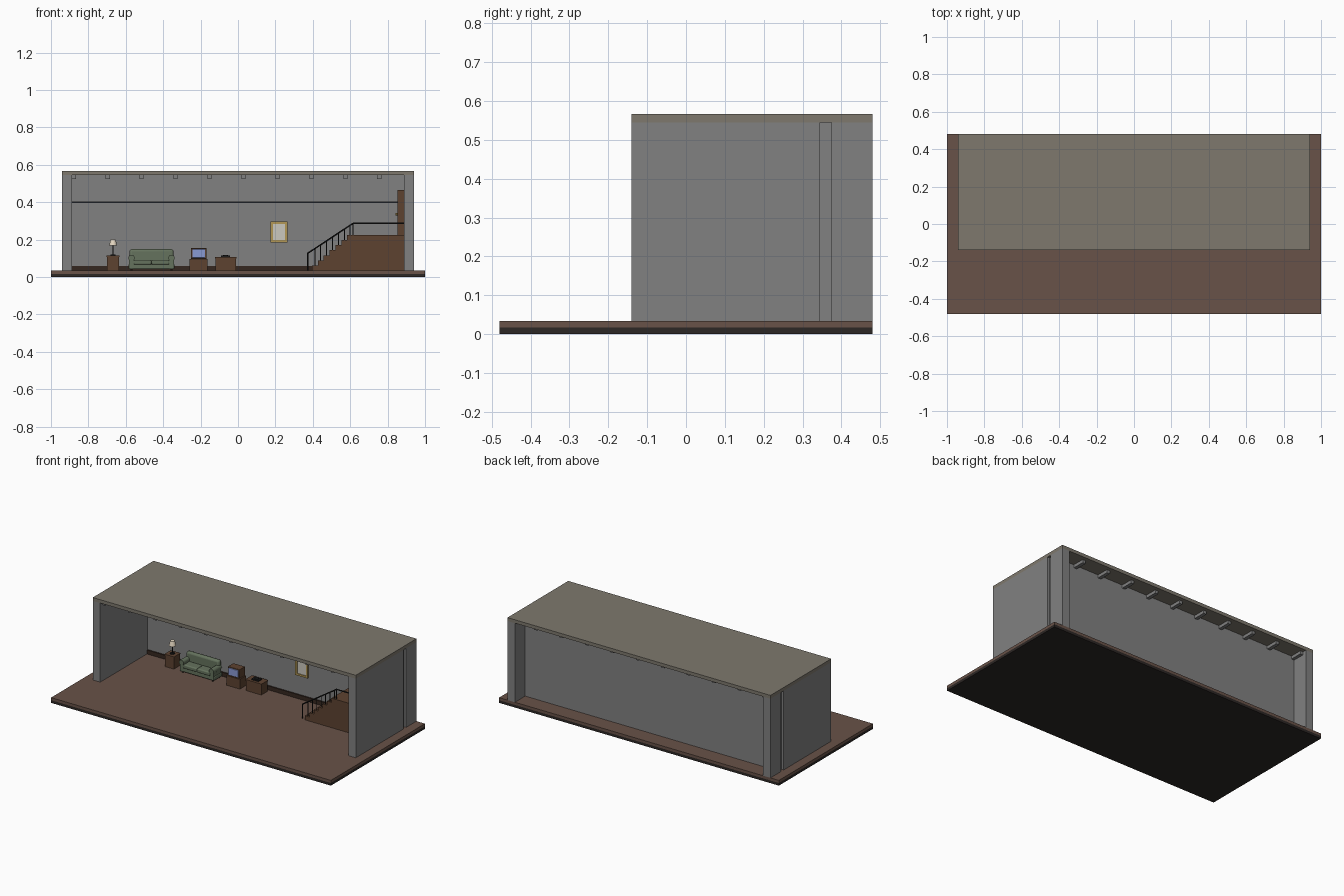
import bpy, math
from mathutils import Vector

if "Cube" in bpy.data.objects:
    bpy.data.objects.remove(bpy.data.objects["Cube"])

mats = {}

def mat(name, rgb):
    m = bpy.data.materials.new(name)
    m.diffuse_color = (*rgb, 1)
    m.use_nodes = True
    m.node_tree.nodes["Principled BSDF"].inputs["Base Color"].default_value = m.diffuse_color
    mats[name] = m

for n, c in {
    "wall_grey": (.22, .22, .22), "roof_beige": (.21, .19, .155),
    "floor_brown": (.14, .085, .065), "dark_base": (.025, .02, .018),
    "wood": (.11, .055, .03), "dark_wood": (.035, .02, .014),
    "green": (.13, .17, .11), "black": (.012, .012, .012),
    "gold": (.45, .31, .09), "canvas": (.6, .58, .52),
    "screen": (.25, .32, .65), "shade": (.8, .7, .55)}.items():
    mat(n, c)

def finish(o, name, m, bevel=0, smooth=False):
    o.name = name
    o.data.materials.append(mats[m])
    if bevel:
        b = o.modifiers.new("bevel", 'BEVEL')
        b.width, b.segments = bevel, 3
    if smooth or bevel:
        bpy.ops.object.shade_smooth_by_angle(angle=math.radians(40))
    return o

def box(name, x, y, z, m, bevel=0):
    """Box from (min, max) ranges."""
    bpy.ops.mesh.primitive_cube_add(size=1, location=[(a + b) / 2 for a, b in (x, y, z)])
    o = bpy.context.object
    o.scale = [b - a for a, b in (x, y, z)]
    bpy.ops.object.transform_apply(location=False, rotation=False, scale=True)
    return finish(o, name, m, bevel)

def rod(name, p, q, r, m, sides=8, r2=None):
    """Cylinder or cone between two points."""
    p, q = Vector(p), Vector(q)
    d = q - p
    bpy.ops.mesh.primitive_cone_add(vertices=sides, radius1=r, radius2=r if r2 is None else r2,
                                    depth=d.length, location=(p + q) / 2,
                                    rotation=d.to_track_quat('Z', 'Y').to_euler())
    return finish(bpy.context.object, name, m, smooth=True)

F = .034        # floor top
C = .545        # ceiling
W = .345        # inner face of back wall

# floor and roof
box("floor_base", (-1, 1), (-.48, .48), (0, .017), "dark_base")
box("floor_boards", (-1, 1), (-.48, .48), (.017, F), "floor_brown")
box("roof", (-.94, .94), (-.14, .48), (C, .567), "roof_beige")

# walls: the back wall end shows as a shallow groove on each side
box("back_wall", (-.925, .925), (W, .375), (F, C), "wall_grey")
for s, side in ((-1, "left"), (1, "right")):
    xr = tuple(sorted((s * .887, s * .94)))
    box(side + "_wall", xr, (-.14, W), (F, C), "wall_grey")
    box(side + "_wall_wing", xr, (.375, .48), (F, C), "wall_grey")

# ceiling joists running through the back wall
for i in range(10):
    x = -.878 + i * .1815
    box(f"joist_{i}", (x - .011, x + .011), (-.115, .455), (.525, C), "wall_grey")

# wall trim
box("baseboard", (-.887, .4), (.337, W), (F, .06), "dark_wood")
box("picture_rail", (-.887, .887), (.34, W), (.397, .404), "black")

# side table with lamp
box("lamp_table", (-.7, -.637), (.255, .315), (F, .108), "wood")
box("lamp_table_top", (-.703, -.634), (.252, .318), (.108, .115), "wood")
rod("lamp_foot", (-.668, .285, .115), (-.668, .285, .12), .014, "black", 16)
rod("lamp_pole", (-.668, .285, .115), (-.668, .285, .172), .003, "black")
rod("lamp_shade", (-.668, .285, .168), (-.668, .285, .2), .021, "shade", 16, .014)

# sofa
box("sofa_base", (-.585, -.34), (.24, .325), (.042, .068), "green", .005)
box("sofa_back", (-.58, -.345), (.295, .325), (.06, .149), "green", .012)
for i in range(2):
    x = -.558 + i * .096
    box(f"sofa_cushion_{i}", (x, x + .095), (.237, .298), (.066, .092), "green", .007)
for s in (-1, 1):
    x = -.4625 + s * .107
    side = "left" if s < 0 else "right"
    box(f"sofa_{side}_arm", (x - .013, x + .013), (.238, .315), (.045, .1), "green")
    rod(f"sofa_{side}_arm_roll", (x, .234, .102), (x, .318, .102), .017, "green", 16)
    for y in (.25, .312):
        rod(f"sofa_{side}_foot", (x, y, F), (x, y, .045), .006, "dark_wood")

# television on its cabinet
box("tv_cabinet", (-.258, -.162), (.25, .315), (F, .097), "wood")
box("tv_body", (-.252, -.168), (.256, .312), (.097, .155), "wood", .003)
box("tv_screen", (-.244, -.176), (.252, .258), (.103, .149), "screen", .002)

# chest with record player
box("chest", (-.12, -.012), (.255, .317), (F, .1), "wood")
box("chest_top", (-.124, -.008), (.251, .32), (.1, .107), "wood")
box("player_body", (-.092, -.042), (.267, .303), (.107, .114), "black")
rod("player_knob", (-.066, .285, .114), (-.066, .285, .118), .013, "black", 16)

# framed picture
for n, x, z in (("left", (.175, .187), (.185, .296)), ("right", (.252, .264), (.185, .296)),
                ("top", (.187, .252), (.284, .296)), ("bottom", (.187, .252), (.185, .197))):
    box("picture_frame_" + n, x, (.333, W), z, "gold")
box("picture_canvas", (.187, .252), (.338, W), (.197, .284), "canvas")

# staircase and landing
SY, SX, RUN, RISE, TOP = .12, .395, .0315, .0273, .225
for i in range(6):
    x = SX + i * RUN
    box(f"step_{i}", (x, x + RUN), (SY, W), (F, F + RISE * (i + 1)), "wood")
box("landing", (SX + 6 * RUN, .887), (SY, W), (F, TOP), "wood")

# handrail with balusters
yr = SY + .008
def rail_z(x):
    return min(.287, .125 + (x - .37) * .162 / .245)
rod("handrail_slope", (.37, yr, .125), (.615, yr, .287), .004, "black")
rod("handrail_level", (.615, yr, .287), (.887, yr, .287), .004, "black")
rod("newel_post", (.372, yr, F), (.372, yr, .128), .004, "black")
for i in range(7):
    x = SX + (i + .5) * RUN
    rod(f"baluster_{i}", (x, yr, F + RISE * (i + 1)), (x, yr, rail_z(x)), .0025, "black")
rod("landing_post", (.615, yr, TOP), (.615, yr, .287), .003, "black")

# door at the top of the stairs
box("door", (.852, .887), (.175, .295), (TOP, .465), "wood")
rod("door_knob", (.842, .19, .335), (.852, .19, .335), .006, "gold")
